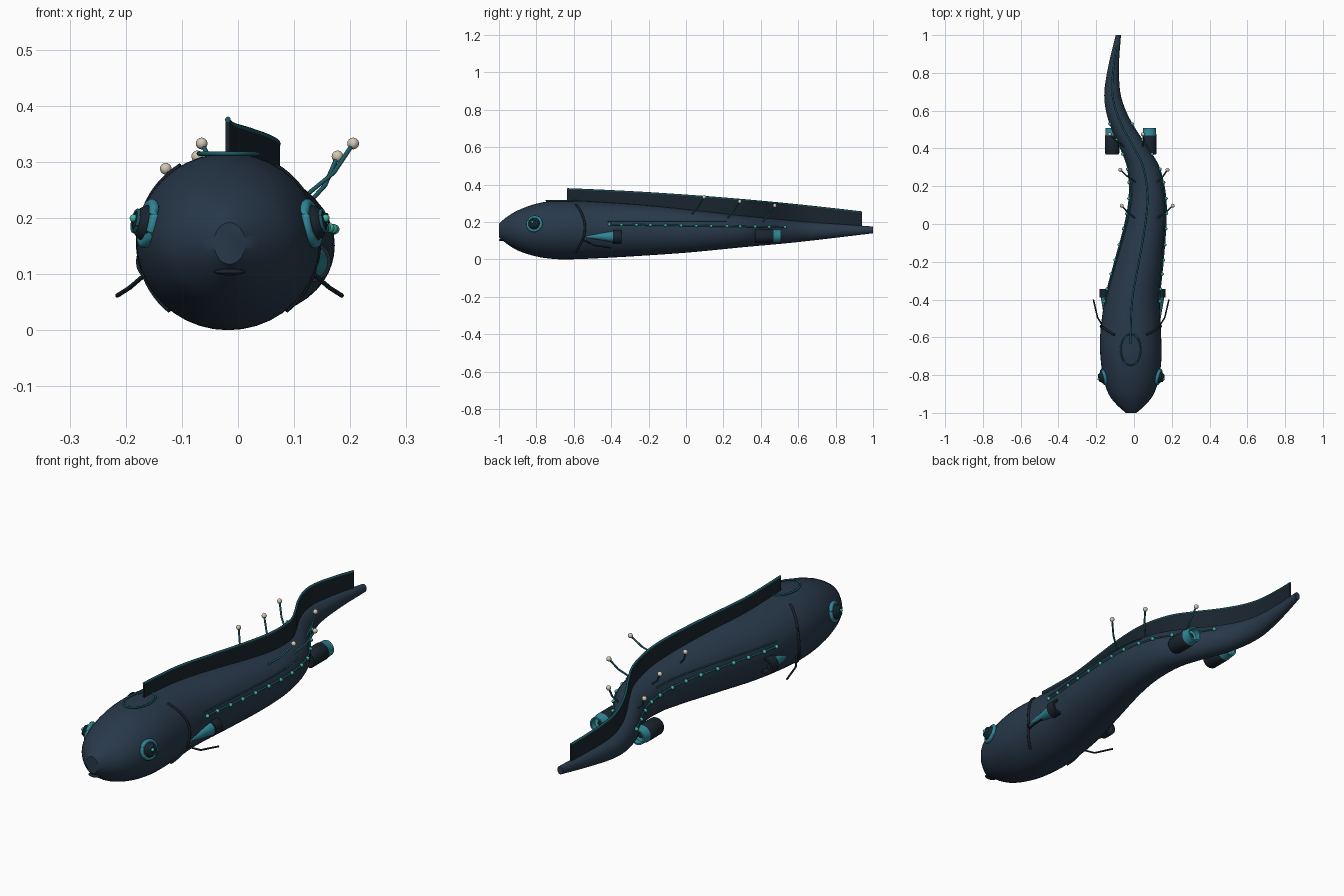
import bpy, bmesh, math
from mathutils import Vector

if "Cube" in bpy.data.objects:
    bpy.data.objects.remove(bpy.data.objects["Cube"])


def material(name, rgb):
    m = bpy.data.materials.new(name)
    m.diffuse_color = (*rgb, 1)
    m.use_nodes = True
    m.node_tree.nodes["Principled BSDF"].inputs["Base Color"].default_value = m.diffuse_color
    return m


NAVY = material("navy hull", (0.021, 0.040, 0.068))
DARK = material("dark navy", (0.010, 0.018, 0.027))
TEAL = material("teal", (0.030, 0.235, 0.31))
DEEP = material("deep teal", (0.012, 0.105, 0.13))
GREEN = material("sea green glow", (0.05, 0.48, 0.36))
CREAM = material("cream", (0.66, 0.58, 0.46))

# Body stations: y, centre x, half width, bottom z, top z
ST = [(-1.0, -.015, .028, .118, .192), (-.96, -.015, .074, .085, .226),
      (-.9, -.015, .120, .048, .262), (-.8, -.015, .150, .016, .298),
      (-.7, -.016, .162, .002, .314), (-.6, -.018, .162, .001, .315),
      (-.4, -.009, .146, .010, .304), (-.2, .026, .129, .022, .289),
      (0, .060, .110, .036, .268), (.15, .071, .098, .050, .251),
      (.3, .049, .086, .065, .234), (.4, .002, .075, .074, .224),
      (.5, -.054, .064, .083, .214), (.6, -.096, .053, .093, .205),
      (.7, -.115, .042, .104, .197), (.85, -.106, .027, .122, .187),
      (1.0, -.083, .014, .140, .176)]


def station(y):
    """Smooth interpolation of the stations: x, half width, bottom, top."""
    y = max(-1, min(1, y))
    i = max(k for k in range(len(ST) - 1) if ST[k][0] <= y + 1e-9)
    a, b = ST[i], ST[i + 1]
    p, n = ST[max(i - 1, 0)], ST[min(i + 2, len(ST) - 1)]
    h = b[0] - a[0]
    t = (y - a[0]) / h
    out = []
    for c in range(1, 5):
        m0 = (b[c] - p[c]) / (b[0] - p[0]) * h
        m1 = (n[c] - a[c]) / (n[0] - a[0]) * h
        out.append((2*t**3 - 3*t*t + 1) * a[c] + (t**3 - 2*t*t + t) * m0
                   + (3*t*t - 2*t**3) * b[c] + (t**3 - t*t) * m1)
    return out


def flank(y, z, side, off=0.0):
    """Point on the body side at height z."""
    x, w, lo, hi = station(y)
    q = max(-1, min(1, (z - (lo + hi) / 2) / ((hi - lo) / 2)))
    return Vector((x + side * (w * math.sqrt(1 - q * q) + off), y, z))


def finish(name, bm, mats, angle=40):
    bmesh.ops.recalc_face_normals(bm, faces=bm.faces)
    me = bpy.data.meshes.new(name)
    bm.to_mesh(me)
    bm.free()
    for m in mats:
        me.materials.append(m)
    o = bpy.data.objects.new(name, me)
    bpy.context.collection.objects.link(o)
    bpy.ops.object.select_all(action='DESELECT')
    o.select_set(True)
    bpy.context.view_layer.objects.active = o
    bpy.ops.object.shade_smooth_by_angle(angle=math.radians(angle))
    return o


def loft(bm, rings, closed=False, mats=None):
    vs = [[bm.verts.new(p) for p in r] for r in rings]
    n, count = len(vs[0]), len(vs)
    for i in range(count if closed else count - 1):
        a, b = vs[i], vs[(i + 1) % count]
        for j in range(n):
            f = bm.faces.new((a[j], a[(j + 1) % n], b[(j + 1) % n], b[j]))
            if mats:
                f.material_index = mats[i]
    if not closed:
        bm.faces.new(vs[0])
        f = bm.faces.new(vs[-1])
        if mats:
            f.material_index = mats[-1]


def tube(name, pts, r, mat, closed=False, sides=8):
    pts = [Vector(p) for p in pts]
    n, rings = len(pts), []
    for i, p in enumerate(pts):
        if closed:
            d = pts[(i + 1) % n] - pts[i - 1]
        else:
            d = pts[min(i + 1, n - 1)] - pts[max(i - 1, 0)]
        d.normalize()
        ref = Vector((0, 0, 1)) if abs(d.z) < .9 else Vector((1, 0, 0))
        u = d.cross(ref).normalized()
        v = d.cross(u)
        rings.append([p + r * (math.cos(k * math.tau / sides) * u
                               + math.sin(k * math.tau / sides) * v) for k in range(sides)])
    bm = bmesh.new()
    loft(bm, rings, closed)
    return finish(name, bm, [mat], 60)


def lathe(name, cx, cz, prof, mats, ids, sides=24):
    """Turned part about a lengthwise axis; prof is (y, radius)."""
    bm = bmesh.new()
    loft(bm, [[(cx + max(r, .0005) * math.cos(k * math.tau / sides), y,
                cz + max(r, .0005) * math.sin(k * math.tau / sides)) for k in range(sides)]
              for y, r in prof], mats=ids)
    return finish(name, bm, mats, 35)


def ball(name, loc, r, mat, axis=None, flat=1.0, seg=12):
    bm = bmesh.new()
    bmesh.ops.create_uvsphere(bm, u_segments=seg, v_segments=seg * 2 // 3, radius=r)
    bmesh.ops.scale(bm, vec=(1, 1, flat), verts=bm.verts)
    o = finish(name, bm, [mat], 60)
    o.location = loc
    if axis:
        o.rotation_euler = axis.to_track_quat('Z', 'Y').to_euler()
    return o


# Long sinuous hull
bm = bmesh.new()
rings = []
for i in range(101):
    y = -1 + 2 * i / 100
    x, w, lo, hi = station(y)
    rings.append([(x + w * math.cos(k * math.tau / 40), y,
                   (lo + hi) / 2 + (hi - lo) / 2 * math.sin(k * math.tau / 40)) for k in range(40)])
loft(bm, rings)
finish("hull", bm, [NAVY])

# Dorsal fin with trim along its crest
def crest(y):
    s = (y + .635) / 1.575
    return .376 - .058 * s - .066 * s * s

ys = [-.635 + 1.575 * i / 60 for i in range(61)]
bm = bmesh.new()
rings = []
for y in ys:
    x, w, lo, hi = station(y)
    rings.append([(x - .004, y, hi - .012), (x + .004, y, hi - .012),
                  (x + .004, y, crest(y)), (x - .004, y, crest(y))])
loft(bm, rings)
finish("dorsal_fin", bm, [DARK])
tube("fin_trim", [(station(y)[0], y, crest(y)) for y in ys], .005, DEEP)

# Hatch ring on the head and mouth slit
tube("hatch_ring", [(-.017 + .053 * math.cos(a), -.665 + .083 * math.sin(a), .315)
                    for a in [k * math.tau / 40 for k in range(40)]], .004, DEEP, True)
mouth = ball("mouth", (-.015, -.982, .104), .028, DARK, seg=18)
mouth.scale = (1, .7, .22)

BEADS = (-.41, -.345, -.265, -.19, -.11, -.025, .055, .135, .22, .29, .37, .445, .53)

for side, tag in ((-1, "left"), (1, "right")):
    # Porthole eye: ring, dome, inner ring, pupil
    n = Vector((side * .95, -.24, .2)).normalized()
    c = flank(-.81, .19, side) - n * .002
    u = n.cross(Vector((0, 0, 1))).normalized()
    v = n.cross(u)

    def circle(r, out):
        return [c + n * out + r * (math.cos(k * math.tau / 32) * u
                                   + math.sin(k * math.tau / 32) * v) for k in range(32)]
    tube("eye_ring_" + tag, circle(.036, .004), .009, TEAL, True, 10)
    ball("eye_dome_" + tag, c, .034, DARK, n, .95, 24)
    tube("eye_inner_ring_" + tag, circle(.019, .027), .0035, DEEP, True)
    ball("pupil_" + tag, c + n * .031 + Vector((0, -.004, .004)), .007, GREEN)

    # Gill slit
    gill = []
    for i in range(25):
        a = math.radians(62 - 115 * i / 24)
        z = .158 + .152 * math.sin(a)
        gill.append(flank(-.54 - .045 * ((z - .17) / .12) ** 2, z, side, .001))
    tube("gill_" + tag, gill, .006, DARK)

    # Lateral light line, beads and upper seam
    def line_z(y):
        return .187 - .014 * (y + .41) / .94
    tube("light_line_" + tag, [flank(y, line_z(y), side, .001)
                               for y in [-.41 + .94 * i / 50 for i in range(51)]], .004, DEEP)
    for i, y in enumerate(BEADS):
        ball(f"light_bead_{tag}_{i}", flank(y, line_z(y), side, .004), .0085, GREEN)
    tube("seam_" + tag, [flank(y, .206, side) for y in [-.42 + .64 * i / 30 for i in range(31)]],
         .003, DEEP)

    # Front jet: teal cone and dark nozzle
    lathe("front_jet_" + tag, -.008 + side * .138, .122,
          [(-.53, .006), (-.39, .03), (-.39, .036), (-.345, .036), (-.345, .026), (-.37, .024), (-.37, 0)],
          [TEAL, DARK], [0, 1, 1, 1, 1, 1])
    # Rear thruster: dark shell, teal lip, glowing core
    rx = -.017 + side * .099
    lathe("rear_thruster_" + tag, rx, .125,
          [(.368, 0), (.368, .034), (.376, .038), (.468, .038), (.472, .036), (.508, .034),
           (.508, .027), (.485, .026), (.485, .013), (.485, 0)],
          [DARK, TEAL, GREEN], [0, 0, 0, 1, 1, 1, 1, 2, 0])
    tube("thruster_strut_" + tag, [(station(.42)[0], .42, .135), (rx, .42, .127)], .014, NAVY)

    # Bent whisker
    tube("whisker_" + tag, [(-.015 + side * .1, -.585, .115), (-.015 + side * .15, -.54, .1),
                            (-.015 + side * .178, -.495, .076), (-.015 + side * .2, -.4, .062)],
         .004, DARK)

    # Stalks with cream tips
    for i, (y, off, z) in enumerate(((.097, .135, .333), (.287, .125, .31), (.475, .088, .288))):
        tip = Vector((station(y)[0] + side * off, y, z))
        yb = y - .065
        x, w, lo, hi = station(yb)
        base = flank(yb, hi - .022, side, -.004)
        mid = base.lerp(tip, .5) + Vector((side * .006, 0, -.007))
        tube(f"stalk_{tag}_{i}", [base, mid, tip], .004, DEEP)
        ball(f"stalk_tip_{tag}_{i}", tip, .0105, CREAM)
